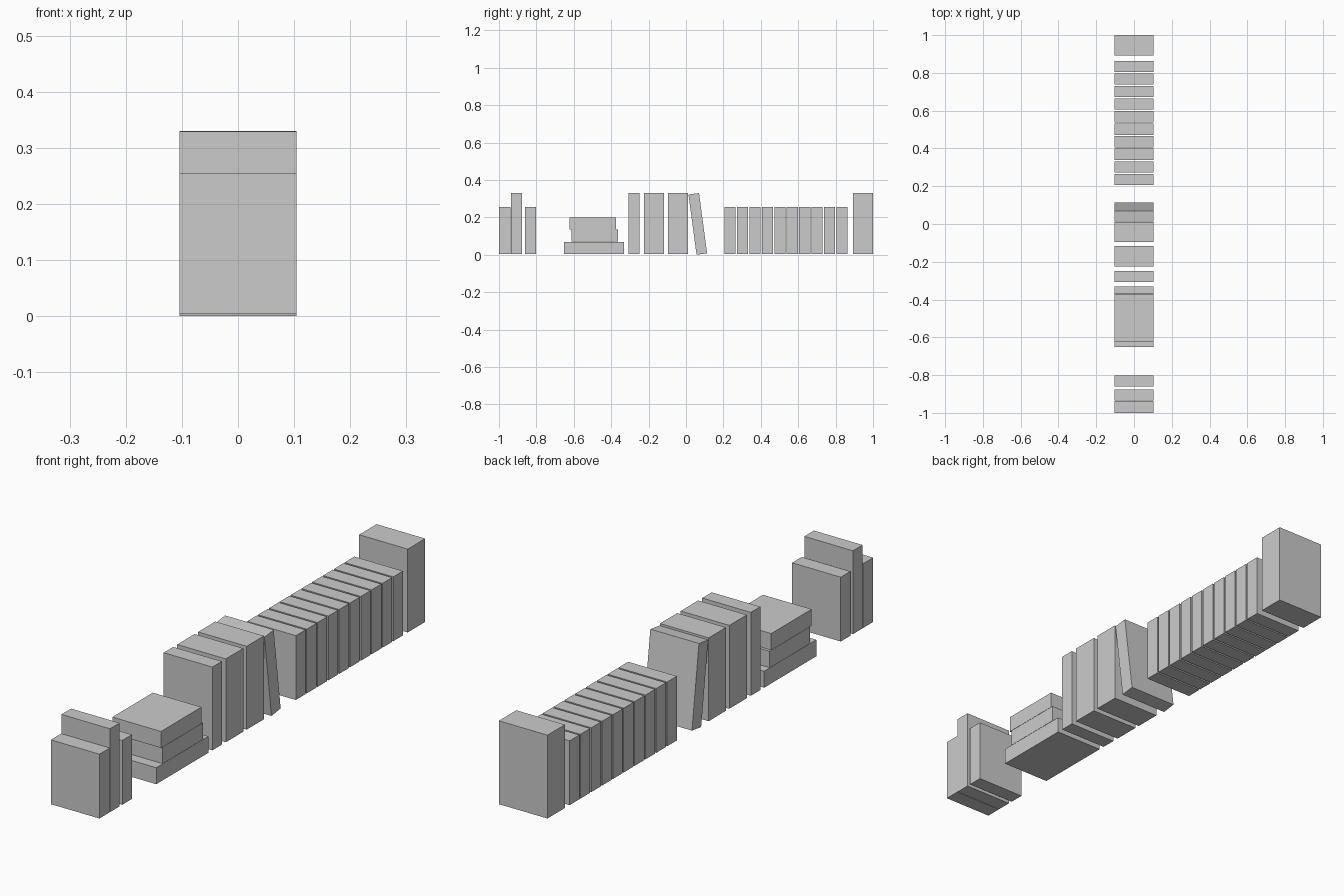
import bpy
from math import radians

if "Cube" in bpy.data.objects:
    bpy.data.objects.remove(bpy.data.objects["Cube"])

DEPTH = 0.209          # cover depth along x
BASE = 0.005           # standing books rest here
SHORT, TALL = 0.255, 0.329


def book(name, y0, y1, z0, z1, tilt=0.0):
    """Plain box book spanning y0..y1 and z0..z1, optionally leaning about x."""
    bpy.ops.mesh.primitive_cube_add(size=1, location=(0, (y0 + y1) / 2, (z0 + z1) / 2))
    ob = bpy.context.object
    ob.name = name
    ob.scale = (DEPTH, y1 - y0, z1 - z0)
    bpy.ops.object.transform_apply(location=False, rotation=False, scale=True)
    ob.rotation_euler.x = radians(tilt)
    return ob


# Upright books: near end, middle group and thick far end
upright = [
    ("end_short_book", -1.000, -0.937, SHORT),
    ("end_tall_book", -0.935, -0.876, TALL),
    ("end_small_book", -0.860, -0.801, SHORT),
    ("middle_thin_book", -0.307, -0.249, TALL),
    ("middle_thick_book_1", -0.224, -0.117, TALL),
    ("middle_thick_book_2", -0.096, 0.010, TALL),
    ("far_thick_book", 0.893, 1.000, TALL),
]
for name, y0, y1, top in upright:
    book(name, y0, y1, BASE, top)

# Stack of lying books
stack = [(-0.651, -0.331), (-0.612, -0.364), (-0.622, -0.374)]
for i, (y0, y1) in enumerate(stack):
    z = BASE + 0.065 * i
    book(f"stacked_book_{i + 1}", y0, y1, z, z + 0.064)

# Leaning book
cy, cz, w, h = 0.063, 0.165, 0.057, 0.325
book("leaning_book", cy - w / 2, cy + w / 2, cz - h / 2, cz + h / 2, tilt=7.6)

# Matching series of ten volumes
for i in range(10):
    y = 0.206 + 0.0665 * i
    book(f"series_book_{i + 1}", y, y + 0.0595, BASE, SHORT)
